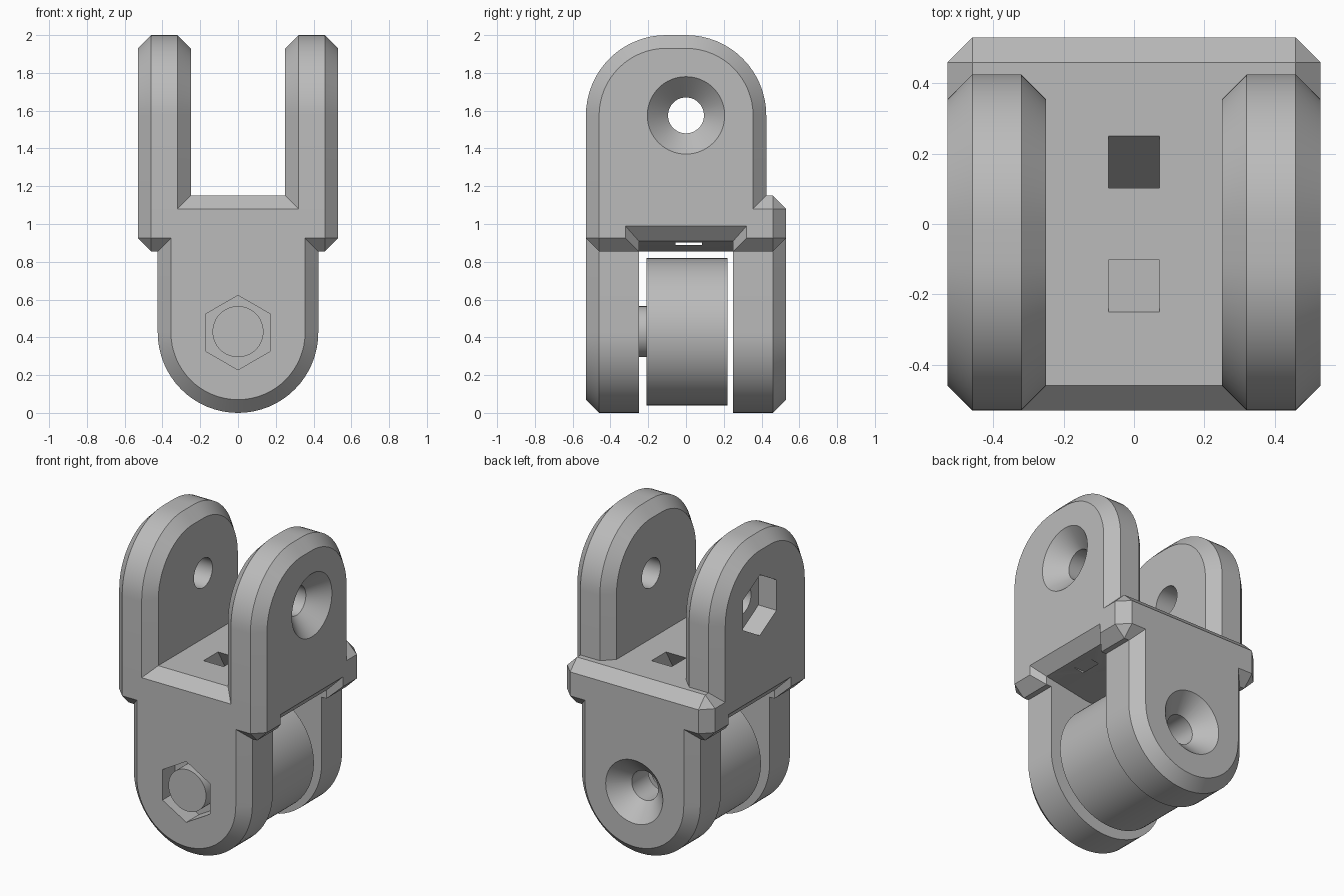
import bpy, bmesh, math
from mathutils import Matrix, Vector

old = bpy.data.objects.get("Cube")
if old:
    bpy.data.objects.remove(old, do_unlink=True)

CH = 0.07      # chamfer width
HALF = 0.53    # half width of the block
R = 0.425      # round end radius
PIVOT_LOW, PIVOT_HIGH = 0.425, 1.575

grey = bpy.data.materials.new("plain_grey")
grey.use_nodes = True
grey.diffuse_color = (0.5, 0.5, 0.5, 1)
grey.node_tree.nodes["Principled BSDF"].inputs["Base Color"].default_value = (0.5, 0.5, 0.5, 1)


def make(name, bm):
    bmesh.ops.recalc_face_normals(bm, faces=bm.faces[:])
    mesh = bpy.data.meshes.new(name)
    bm.to_mesh(mesh)
    bm.free()
    mesh.materials.append(grey)
    ob = bpy.data.objects.new(name, mesh)
    bpy.context.collection.objects.link(ob)
    return ob


def activate(ob):
    bpy.ops.object.select_all(action='DESELECT')
    ob.select_set(True)
    bpy.context.view_layer.objects.active = ob


def cut(ob, cutter):
    cutter.hide_render = True
    activate(ob)
    mod = ob.modifiers.new("cut", 'BOOLEAN')
    mod.operation, mod.solver, mod.object = 'DIFFERENCE', 'EXACT', cutter
    bpy.ops.object.modifier_apply(modifier=mod.name)
    bpy.data.objects.remove(cutter, do_unlink=True)


def smooth(ob):
    activate(ob)
    bpy.ops.object.shade_smooth_by_angle(angle=math.radians(30))


def box(name, lo, hi, chamfer=0):
    bm = bmesh.new()
    bmesh.ops.create_cube(bm, size=1)
    lo, hi = Vector(lo), Vector(hi)
    for v in bm.verts:
        v.co = (lo + hi) / 2 + v.co * (hi - lo)
    if chamfer:
        bmesh.ops.bevel(bm, geom=bm.edges[:], offset=chamfer, segments=1, affect='EDGES')
    return make(name, bm)


def hull(name, points):
    bm = bmesh.new()
    for p in points:
        bm.verts.new(p)
    bmesh.ops.convex_hull(bm, input=bm.verts[:])
    return make(name, bm)


def rod(name, axis, start, end, height, r1, r2=None, sides=64):
    """Round or polygonal rod along an axis from start to end."""
    bm = bmesh.new()
    bmesh.ops.create_cone(bm, cap_ends=True, segments=sides, radius1=r1,
                          radius2=r1 if r2 is None else r2, depth=abs(end - start))
    d = Vector((1, 0, 0)) if axis == 'x' else Vector((0, 1, 0))
    z = d if end > start else -d
    up = Vector((0, 0, 1))
    side = up.cross(z)
    # local y points up, so a hexagon stands on a corner
    rot = Matrix((side, up, z)).transposed().to_4x4()
    centre = d * (start + end) / 2 + up * height
    bmesh.ops.transform(bm, matrix=Matrix.Translation(centre) @ rot, verts=bm.verts[:])
    return make(name, bm)


def lug(name, place, lo, hi, base, rise, w0, w1, c0, c1):
    """Round-ended plate, chamfered c0 and c1 on its two faces."""
    def ring(off, w):
        r = R - off
        pts = [(lo + off, base)]
        for centre, first in ((lo + R, 180), (hi - R, 90)):
            for i in range(17):
                a = math.radians(first - 90 * i / 16)
                pts.append((centre + r * math.cos(a), rise + r * math.sin(a)))
        pts.append((hi - off, base))
        return [bm.verts.new(place(u, v, w)) for u, v in pts]

    bm = bmesh.new()
    rings = [ring(c0, w0), ring(0, w0 + c0), ring(0, w1 - c1)]
    if c1:
        rings.append(ring(c1, w1))
    n = len(rings[0])
    for a, b in zip(rings, rings[1:]):
        for i in range(n):
            j = (i + 1) % n
            bm.faces.new((a[i], a[j], b[j], b[i]))
    bm.faces.new(rings[0])
    bm.faces.new(rings[-1])
    bmesh.ops.remove_doubles(bm, verts=bm.verts[:], dist=0.0001)
    return make(name, bm)


def countersink(ob, axis, face, height):
    """Conical seat in the outer face and a bore through the plate."""
    s = math.copysign(1, face)
    cut(ob, rod("seat_cutter", axis, face + s * 0.01, face - s * 0.11, height, 0.215, 0.095))
    cut(ob, rod("bore_cutter", axis, face + s * 0.1, face - s * 0.4, height, 0.095))


def hex_pocket(ob, axis, face, height):
    """Nut pocket in the outer face and a bore through the plate."""
    s = math.copysign(1, face)
    cut(ob, rod("nut_cutter", axis, face + s * 0.05, face - s * 0.13, height, 0.197, sides=6))
    cut(ob, rod("bore_cutter", axis, face + s * 0.1, face - s * 0.4, height, 0.095))


# Central block with chamfered edges
block = box("central_block", (-HALF, -HALF, 0.855), (HALF, HALF, 1.15), CH)

# Flared notch and sloped ceiling under the block, both sides
for s in (-1, 1):
    flare, slope = [], []
    for y in (-1, 1):
        for z in (0.8, None):
            flare += [(s * 0.46, y * 0.25, z or 0.91), (s * 0.54, y * 0.33, z or 1.0)]
        slope += [(s * 0.15, y * 0.25, 0.855), (s * 0.15, y * 0.25, 0.8),
                  (s * 0.47, y * 0.25, 0.912), (s * 0.47, y * 0.25, 0.8)]
    cut(block, hull("flare_cutter", flare))
    cut(block, hull("slope_cutter", slope))

# Two slanting square channels and the slit that joins them
for s in (-1, 1):
    cut(block, hull("channel_cutter", [(x, s * (y + k), z) for x in (-0.072, 0.072)
                                       for y in (0, 0.148) for k, z in ((0.108, 1.16), (-0.05, 0.89))]))
cut(block, box("slit_cutter", (-0.5, -0.055, 0.89), (0.5, 0.085, 0.903)))
smooth(block)

# Upper fork plates
for name, s in (("left_fork_plate", 1), ("right_fork_plate", -1)):
    plate = lug(name, lambda u, v, w: (s * w, u, v), -HALF, R, 1.0, PIVOT_HIGH, 0.25, HALF, CH, CH)
    if s > 0:
        countersink(plate, 'x', HALF, PIVOT_HIGH)
    else:
        hex_pocket(plate, 'x', -HALF, PIVOT_HIGH)
    smooth(plate)

# Lower ears, hanging down at front and back
for name, s in (("back_lower_ear", 1), ("front_lower_ear", -1)):
    ear = lug(name, lambda u, v, w: (u, s * w, -v), -R, R, -0.97, -PIVOT_LOW, 0.25, HALF, 0, CH)
    if s > 0:
        countersink(ear, 'y', HALF, PIVOT_LOW)
    else:
        hex_pocket(ear, 'y', -HALF, PIVOT_LOW)
    smooth(ear)

# Roller between the ears, bored from the back
roller = rod("roller", 'y', -0.21, 0.22, 0.43, 0.39, sides=96)
cut(roller, rod("bore_cutter", 'y', -0.15, 0.3, PIVOT_LOW, 0.095))
smooth(roller)

# Axle pin filling the front nut pocket
smooth(rod("axle_pin", 'y', -0.52, -0.2, 0.43, 0.135))
